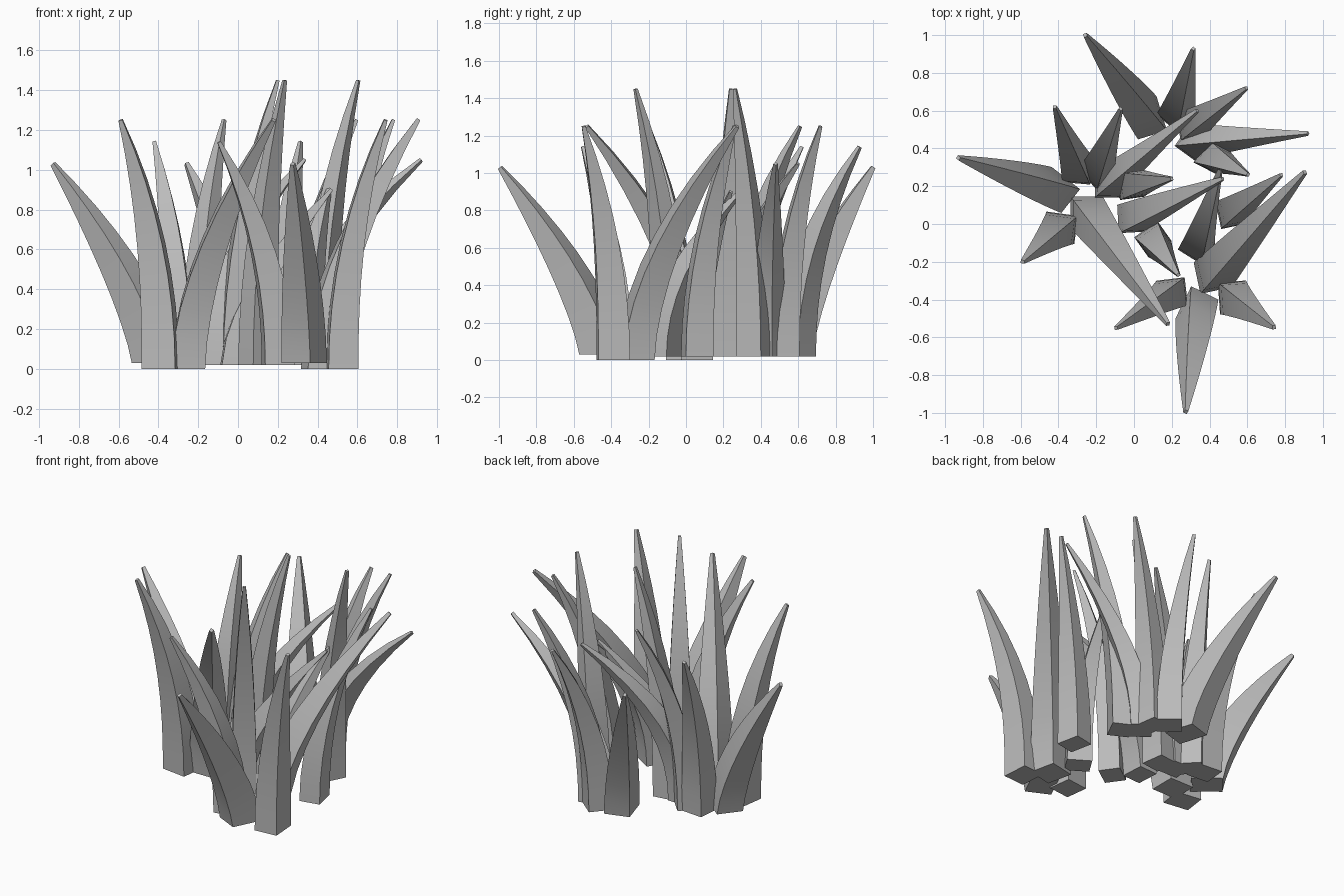
import bpy
import bmesh
import math
from mathutils import Vector, Matrix

cube = bpy.data.objects.get("Cube")
if cube:
    bpy.data.objects.remove(cube, do_unlink=True)

grey = bpy.data.materials.new("grass_grey")
grey.use_nodes = True
COLOUR = (0.5, 0.5, 0.5, 1)
grey.diffuse_color = COLOUR
grey.node_tree.nodes["Principled BSDF"].inputs["Base Color"].default_value = COLOUR

# Corners of the four-sided cross-section: (sideways, outward)
CORNERS = ((-.5, -.5), (.5, -.5), (.5, .5), (-.5, .5))
STEPS = 8


def blade(name, base, lean, height, power, twist=0, width=.15, depth=.13, foot=0.02):
    """Tapered blade that rises from its foot and bends along the lean."""
    base, lean = Vector(base), Vector(lean)
    out = Vector((*lean.normalized(), 0))
    side = Vector((-out.y, out.x, 0))
    reach, rise = lean.length, height - foot
    turn = Matrix.Rotation(math.radians(-twist), 2)
    section = [turn @ Vector((x * width, y * depth)) for x, y in CORNERS]
    bm = bmesh.new()
    rings = []
    for i in range(STEPS + 1):
        t = i / STEPS
        centre = Vector((*base, foot + rise * t)) + out * reach * t ** power
        slope = Vector((reach * power * t ** (power - 1), rise)).normalized()
        normal = out * slope.y - Vector((0, 0, slope.x))
        size = 0.12 + 0.88 * (1 - t ** 1.8)
        rings.append([bm.verts.new(centre + (side * p.x + normal * p.y) * size)
                      for p in section])
    for low, high in zip(rings, rings[1:]):
        for k in range(4):
            j = (k + 1) % 4
            bm.faces.new((low[k], low[j], high[j], high[k]))
    # Close the foot and the blunt tip
    bm.faces.new(rings[0])
    bm.faces.new(rings[-1])
    bmesh.ops.recalc_face_normals(bm, faces=bm.faces)
    mesh = bpy.data.meshes.new(name)
    bm.to_mesh(mesh)
    bm.free()
    mesh.materials.append(grey)
    obj = bpy.data.objects.new(name, mesh)
    bpy.context.collection.objects.link(obj)
    obj.select_set(True)
    bpy.context.view_layer.objects.active = obj


# Blades of one clump: foot position, lean, height, bend, twist, width, depth, foot height
KINDS = {
    "outer": ((.01, 0), (-.52, .17), 1.03, 1.4, -20, .16, .19, .03),
    "slim": ((.12, .11), (-.12, .33), 1.14, 2, -25, .15, .15),
    "upright": ((.22, .1), (.13, .33), 1.25, 2, -25),
    "drooping": ((.28, .035), (.475, .385), 1.05, 2, -40),
    "sweeping": ((.17, -.12), (.43, -.59), 1.25, 1.7, -36, .17, .17, 0),
    "sturdy": ((.03, -.2), (-.2, -.18), 1.25, 2.1, 40, .17, .15, 0),
    "tall": ((.4, .03), (.22, .03), 1.45, 2),
}

# Clumps: origin, turn in degrees, blades present
CLUMPS = {
    "left_clump": ((-.42, .18), 0, list(KINDS)),
    "back_clump": ((.062, .568), -35, ["outer", "slim", "upright", "drooping", "tall"]),
    "front_clump": ((.335, -.46), 102, ["outer", "slim", "sweeping", "sturdy"]),
}

bpy.ops.object.select_all(action="DESELECT")
for clump, (origin, angle, kinds) in CLUMPS.items():
    rot = Matrix.Rotation(math.radians(angle), 2)
    for kind in kinds:
        start, lean, *shape = KINDS[kind]
        blade(f"{clump}_{kind}_blade", Vector(origin) + rot @ Vector(start),
              rot @ Vector(lean), *shape)

# Single blades between the clumps
blade("middle_tall_blade", (.1, -.08), (.135, -.19), 1.45, 2)
blade("middle_low_blade", (-.02, .03), (.49, .21), .9, 1.6, -20)
blade("middle_arched_blade", (.33, -.12), (.13, .42), .91, 2, -15)
blade("middle_upright_blade", (.51, .06), (.27, .2), 1.25, 2, -25)

bpy.ops.object.shade_smooth_by_angle(angle=math.radians(30))
